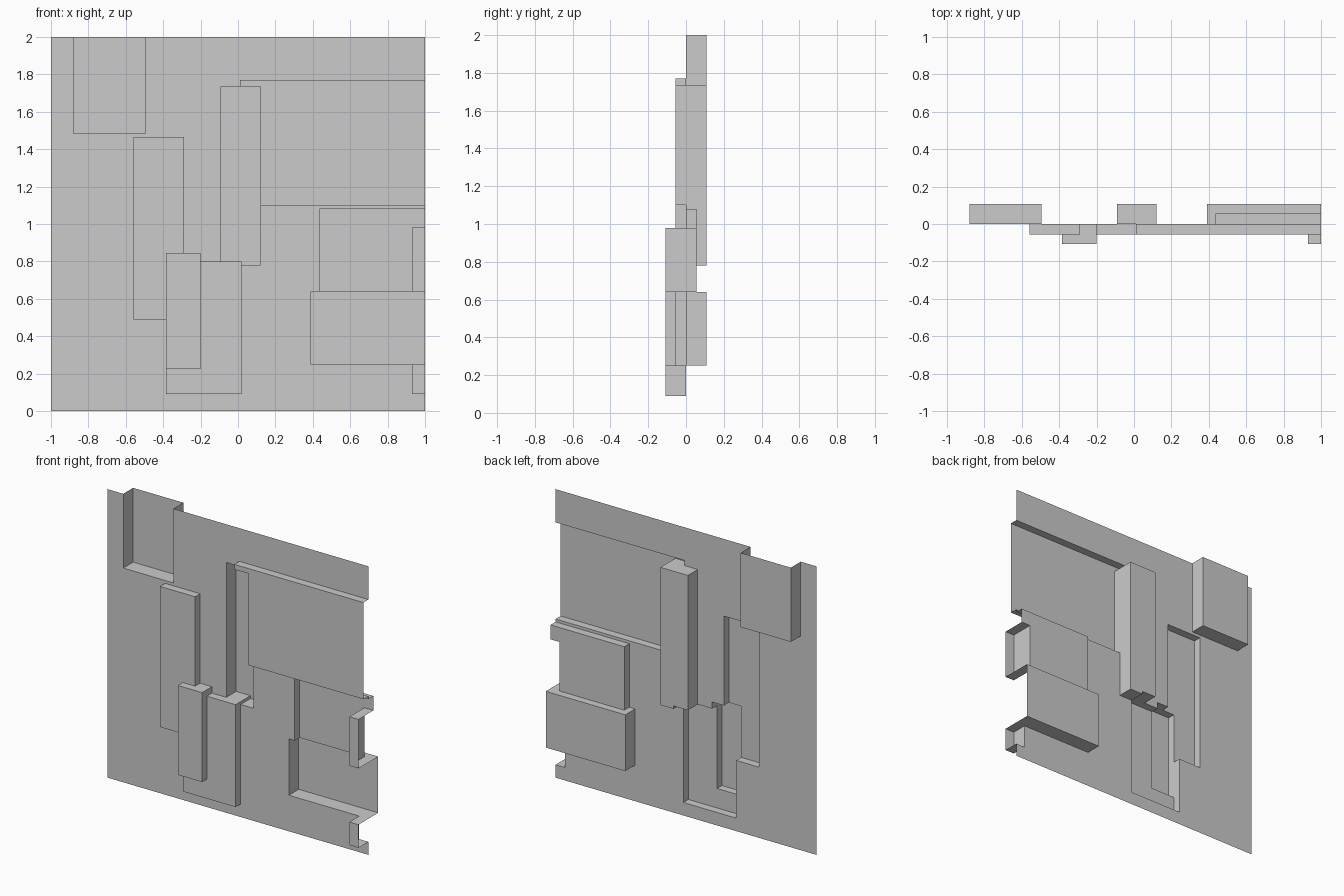
import bpy, bmesh

if "Cube" in bpy.data.objects:
    bpy.data.objects.remove(bpy.data.objects["Cube"])

# Rectangular panels pressed into a thin sheet: x0, x1, z0, z1, depth (later ones win)
LOW, HIGH = 0.055, 0.108
PANELS = [
    (-0.88, -0.495, 1.485, 2.0, HIGH),    # top left recess
    (0.01, 1.0, 1.10, 1.77, -LOW),        # wide raised plate
    (-0.09, 0.12, 0.78, 1.735, HIGH),     # tall recess
    (-0.56, -0.29, 0.49, 1.465, -LOW),    # tall raised strip
    (-0.385, 0.02, 0.09, 0.80, -LOW),     # lower raised plate
    (-0.385, -0.20, 0.225, 0.845, -HIGH), # high block
    (0.435, 1.0, 0.64, 1.08, LOW),        # shallow recess
    (0.93, 1.0, 0.09, 0.98, -HIGH),       # edge block
    (0.39, 1.0, 0.25, 0.64, HIGH),        # deep recess
]

xs = sorted({-1.0, 1.0} | {v for p in PANELS for v in p[0:2]})
zs = sorted({0.0, 2.0} | {v for p in PANELS for v in p[2:4]})


def depth(i, j):
    """Depth of the cell between grid lines i, i+1 and j, j+1."""
    x, z = (xs[i] + xs[i + 1]) / 2, (zs[j] + zs[j + 1]) / 2
    y = 0.0
    for x0, x1, z0, z1, d in PANELS:
        if x0 < x < x1 and z0 < z < z1:
            y = d
    return y


bm = bmesh.new()
verts = {}


def quad(*points):
    corners = []
    for p in points:
        if p not in verts:
            verts[p] = bm.verts.new(p)
        corners.append(verts[p])
    bm.faces.new(corners)


# Flat cells, with step walls wherever neighbouring depths differ
for i in range(len(xs) - 1):
    for j in range(len(zs) - 1):
        x0, x1, z0, z1 = xs[i], xs[i + 1], zs[j], zs[j + 1]
        y = depth(i, j)
        quad((x0, y, z0), (x1, y, z0), (x1, y, z1), (x0, y, z1))
        if i + 2 < len(xs):
            n = depth(i + 1, j)
            if n != y:
                quad((x1, y, z0), (x1, n, z0), (x1, n, z1), (x1, y, z1))
        if j + 2 < len(zs):
            n = depth(i, j + 1)
            if n != y:
                quad((x0, y, z1), (x1, y, z1), (x1, n, z1), (x0, n, z1))

# Merge coplanar cells into clean panels
bmesh.ops.dissolve_limit(bm, angle_limit=0.01, verts=bm.verts[:], edges=bm.edges[:])

mesh = bpy.data.meshes.new("relief_wall_panel")
bm.to_mesh(mesh)
bm.free()
bpy.context.collection.objects.link(bpy.data.objects.new("relief_wall_panel", mesh))
